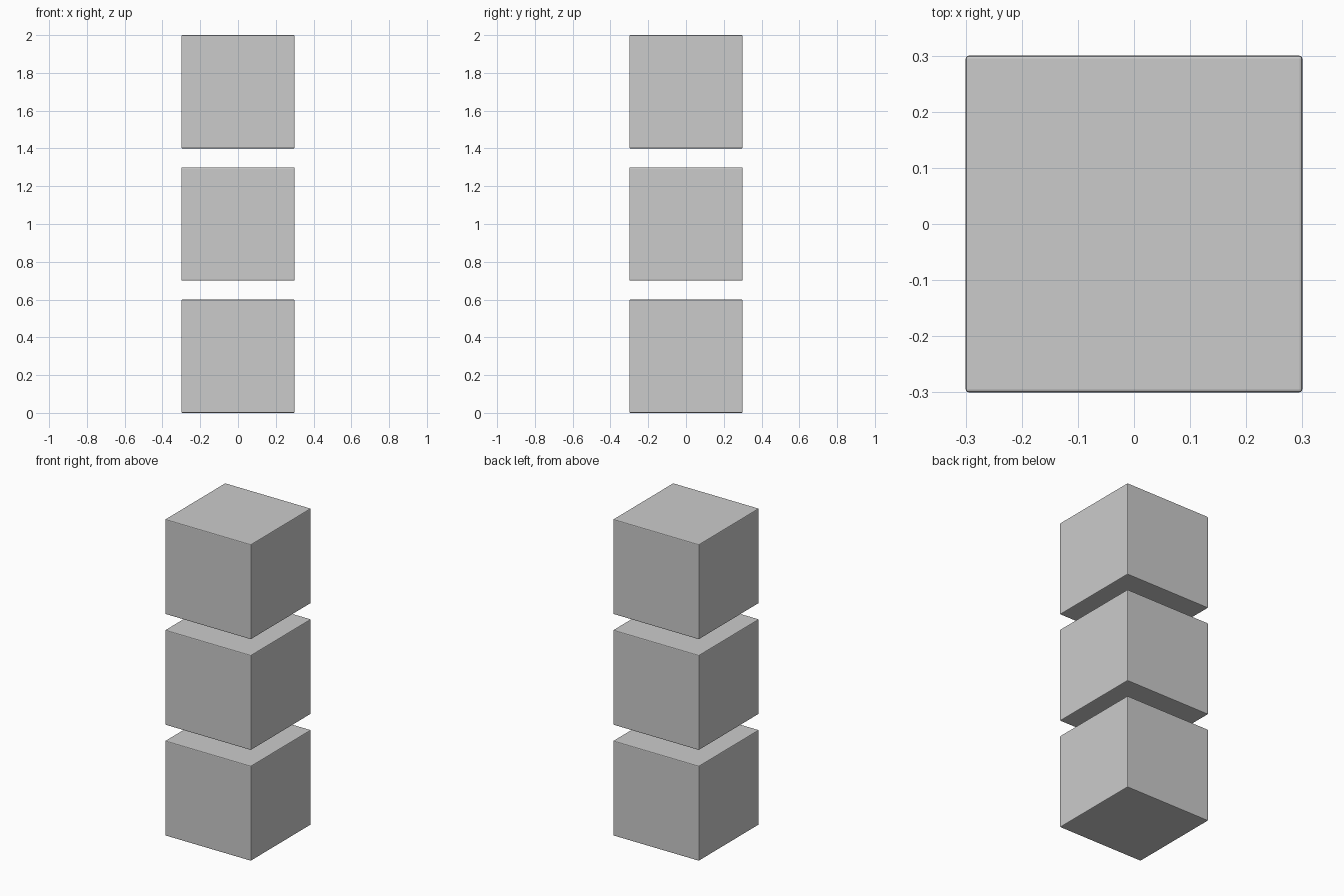
import bpy

if "Cube" in bpy.data.objects:
    bpy.data.objects.remove(bpy.data.objects["Cube"])

SIZE = 0.6   # cube edge length
STEP = 0.7   # cube plus gap


def add_block(name, z):
    bpy.ops.mesh.primitive_cube_add(size=SIZE, location=(0, 0, z))
    block = bpy.context.object
    block.name = name
    # Tiny softened edge
    bevel = block.modifiers.new("soft_edge", "BEVEL")
    bevel.width = 0.005
    bevel.segments = 2


# Three floating blocks stacked with even gaps
for i, name in enumerate(("bottom_block", "middle_block", "top_block")):
    add_block(name, SIZE / 2 + i * STEP)
